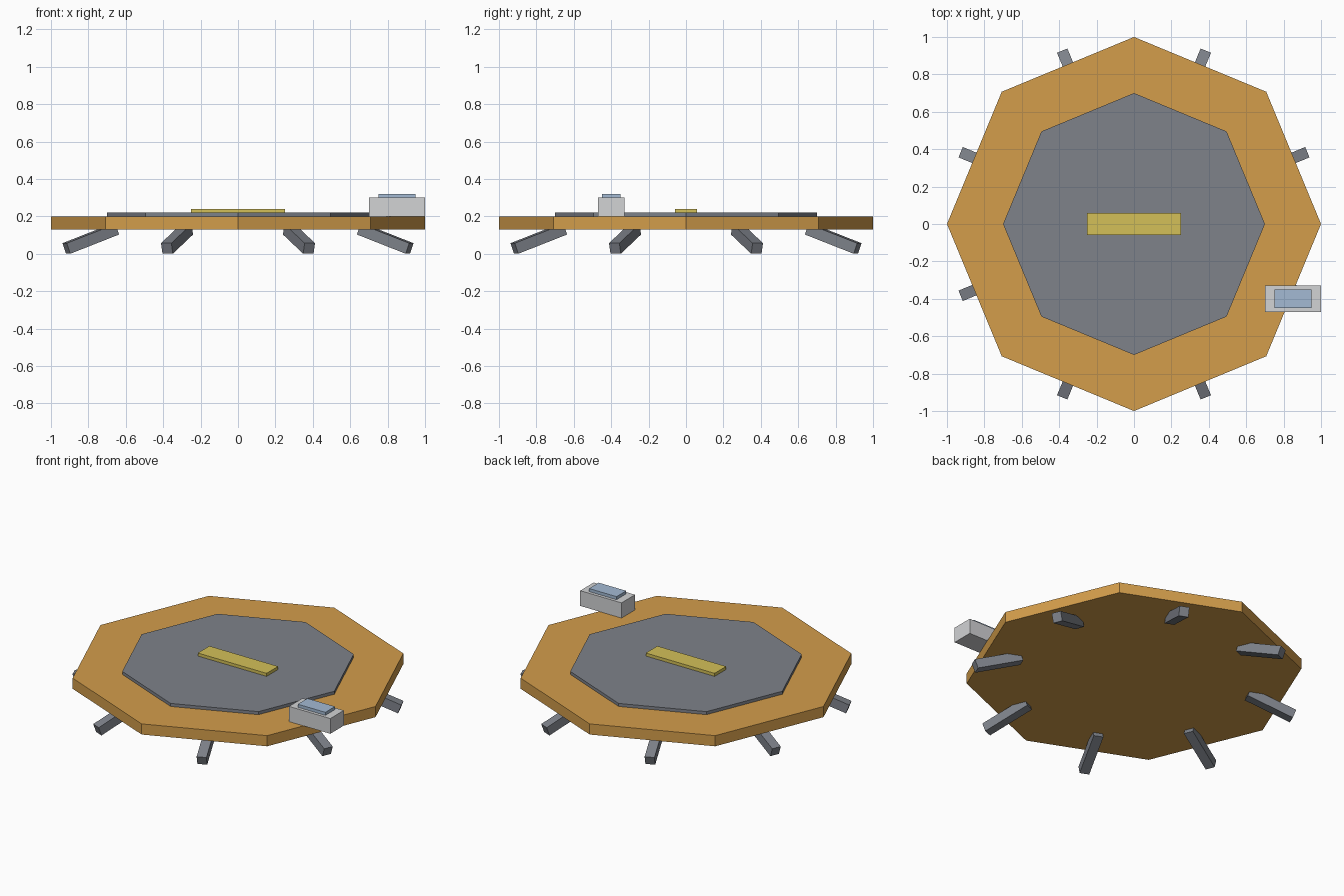
import bpy
from math import cos, sin, radians, pi

cube = bpy.data.objects.get("Cube")
if cube:
    bpy.data.objects.remove(cube, do_unlink=True)


def material(name, rgb):
    """Flat material from 0-255 display values, converted to linear."""
    lin = [((c / 255 + 0.055) / 1.055) ** 2.4 for c in rgb]
    mat = bpy.data.materials.new(name)
    mat.use_nodes = True
    mat.diffuse_color = (*lin, 1)
    bsdf = mat.node_tree.nodes["Principled BSDF"]
    bsdf.inputs["Base Color"].default_value = (*lin, 1)
    bsdf.inputs["Roughness"].default_value = 0.8
    return mat


orange = material("deck orange", (211, 157, 75))
grey = material("metal grey", (126, 130, 138))
yellow = material("marking yellow", (211, 192, 88))
white = material("cabin light grey", (210, 211, 213))
blue = material("window blue", (163, 186, 211))


def finish(name, mat):
    obj = bpy.context.object
    obj.name = obj.data.name = name
    obj.data.materials.append(mat)
    return obj


def box(name, mat, centre, size, rotation=(0, 0, 0)):
    bpy.ops.mesh.primitive_cube_add(size=1, location=centre, rotation=rotation)
    obj = finish(name, mat)
    obj.scale = size
    return obj


def octagon(name, mat, radius, bottom, top):
    bpy.ops.mesh.primitive_cylinder_add(
        vertices=8, radius=radius, depth=top - bottom,
        location=(0, 0, (bottom + top) / 2))
    return finish(name, mat)


# Eight-sided deck with the landing surface on top
octagon("deck", orange, 1.0, 0.13, 0.20)
octagon("landing_surface", grey, 0.70, 0.20, 0.22)

# Centre marking
box("centre_marking", yellow, (0, 0, 0.23), (0.50, 0.12, 0.02))

# Control cabin at the rim, with its roof window
box("cabin", white, (0.85, -0.40, 0.25), (0.30, 0.14, 0.10))
box("cabin_window", blue, (0.85, -0.40, 0.31), (0.20, 0.10, 0.02))

# Splayed legs, one under the middle of each edge
for i in range(8):
    angle = pi / 8 + i * pi / 4
    box(f"leg_{i + 1}", grey,
        (0.852 * cos(angle), 0.852 * sin(angle), 0.0795),
        (0.30, 0.06, 0.06), (0, radians(20), angle))
